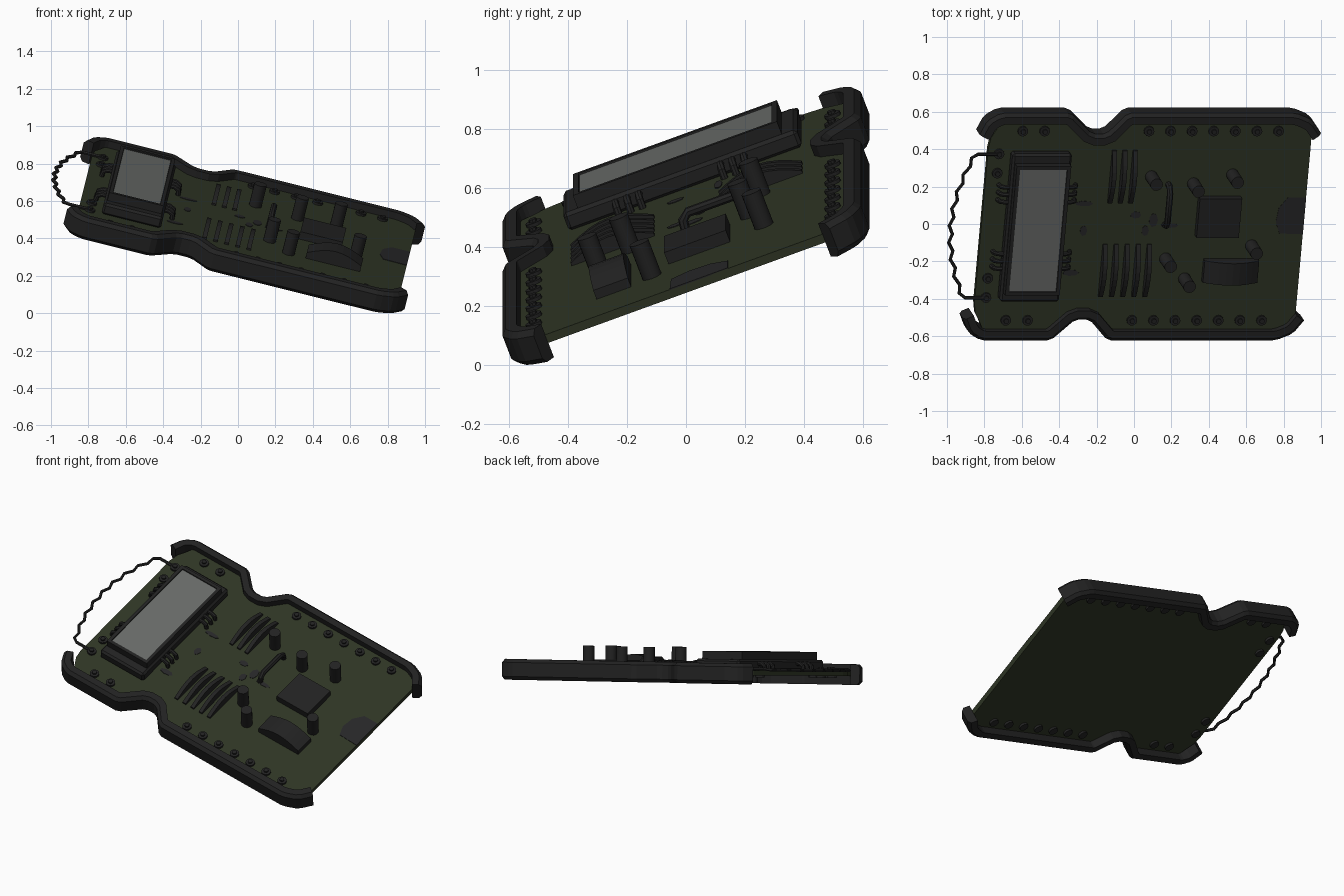
import bpy, bmesh, math
from mathutils import Matrix, Vector

if "Cube" in bpy.data.objects:
    bpy.data.objects.remove(bpy.data.objects["Cube"])

# Everything is laid out flat (u along board, v across, w up) and tilted by M
M = (Matrix.Translation((0, 0, 0.487)) @ Matrix.Rotation(math.radians(14), 4, 'Y')
     @ Matrix.Rotation(math.radians(20.5), 4, 'X'))


def mat(name, c):
    m = bpy.data.materials.new(name)
    m.diffuse_color = (*c, 1)
    m.use_nodes = True
    m.node_tree.nodes["Principled BSDF"].inputs["Base Color"].default_value = m.diffuse_color
    return m


BLACK = mat("black_plastic", (0.016, 0.016, 0.016))
GREEN = mat("board_green", (0.028, 0.036, 0.018))
GLASS = mat("screen_grey", (0.135, 0.142, 0.135))
DARK = mat("dark_patch", (0.02, 0.02, 0.021))
objs = []


def finish(bm, name, *mats, smooth=False):
    bmesh.ops.recalc_face_normals(bm, faces=bm.faces)
    me = bpy.data.meshes.new(name)
    bm.to_mesh(me)
    bm.free()
    me.transform(M)
    for m in mats:
        me.materials.append(m)
    o = bpy.data.objects.new(name, me)
    bpy.context.collection.objects.link(o)
    objs.append(o)
    if smooth:
        for p in me.polygons:
            p.use_smooth = True
        me.set_sharp_from_angle(angle=math.radians(40))
    return o


def box(bm, u0, u1, v0, v1, w0, w1):
    mx = Matrix.Translation(((u0 + u1) / 2, (v0 + v1) / 2, (w0 + w1) / 2)) @ Matrix.Diagonal((u1 - u0, v1 - v0, w1 - w0, 1))
    return bmesh.ops.create_cube(bm, size=1, matrix=mx)['verts']


def cyl(bm, u, v, w0, w1, r, n=16):
    bmesh.ops.create_cone(bm, cap_ends=True, segments=n, radius1=r, radius2=r, depth=w1 - w0,
                          matrix=Matrix.Translation((u, v, (w0 + w1) / 2)))


def prism(bm, pts, w0, w1):
    f = bm.faces.new([bm.verts.new((u, v, w0)) for u, v in pts])
    r = bmesh.ops.extrude_face_region(bm, geom=[f])
    for e in r['geom']:
        if isinstance(e, bmesh.types.BMVert):
            e.co.z = w1


def loft(bm, rings):
    vs = [[bm.verts.new(p) for p in ring] for ring in rings]
    n = len(vs[0])
    for a, b in zip(vs, vs[1:]):
        for i in range(n):
            bm.faces.new((a[i], a[(i + 1) % n], b[(i + 1) % n], b[i]))
    bm.faces.new(vs[0])
    bm.faces.new(vs[-1])


def tube(bm, path, r, n=8):
    path = [Vector(p) for p in path]
    rings = []
    ref = None
    for i, p in enumerate(path):
        t = (path[min(i + 1, len(path) - 1)] - path[max(i - 1, 0)]).normalized()
        ref = t.orthogonal() if ref is None else ref
        a = (ref - t * ref.dot(t)).normalized()
        ref = a
        b = t.cross(a)
        rings.append([p + r * (math.cos(k * math.tau / n) * a + math.sin(k * math.tau / n) * b) for k in range(n)])
    loft(bm, rings)


# Outline of the grips, with corners cut for a softer bend
OUT = [(-0.905, .525), (-0.87, .605), (-0.80, .648), (-0.41, .648), (-0.287, .53), (-0.207, .53),
       (-0.10, .648), (0.83, .648), (0.92, .61), (0.975, .535)]
path = [Vector(OUT[0])]
for a, b, c in zip(OUT, OUT[1:], OUT[2:]):
    a, b, c = Vector(a), Vector(b), Vector(c)
    path += [b + (a - b).normalized() * 0.018, b + (c - b).normalized() * 0.018]
path.append(Vector(OUT[-1]))


def inward(i):
    d1 = (path[i] - path[max(i - 1, 0)])
    d2 = (path[min(i + 1, len(path) - 1)] - path[i])
    d1 = d1.normalized() if d1.length else d2.normalized()
    d2 = d2.normalized() if d2.length else d1
    t = (d1 + d2).normalized()
    return Vector((t.y, -t.x)) / max(t.dot(d1), .5)


# Side grips
SEC = [(0, -.042), (.018, -.062), (.058, -.062), (.058, .062), (.018, .062), (0, .042)]
for side, name in ((1, "rear_grip"), (-1, "front_grip")):
    bm = bmesh.new()
    loft(bm, [[(*(Vector((1, side)) * (p + inward(i) * d)), w) for d, w in SEC] for i, p in enumerate(path)])
    finish(bm, name, BLACK)

# Circuit board, following the grip outline between rounded ends
half = [(-.845, .44), (-.835, .50), (-.81, .545)] + \
       [tuple(p + inward(i) * .035) for i, p in enumerate(path) if -.81 < p.x < .85] + [(.90, .56), (.93, .52)]
bm = bmesh.new()
prism(bm, half + [(u, -v) for u, v in reversed(half)], -.008, .022)
finish(bm, "circuit_board", GREEN)

# Screws through the board
bm = bmesh.new()
for s in (1, -1):
    for u, v in [(-.665, .54), (-.545, .54), (-.785, .41), (-.785, .30)] + [(.03 + i * .119, .54) for i in range(7)]:
        cyl(bm, u, v * s, -.022, .034, .028, 12)
        cyl(bm, u, v * s, .034, .044, .014, 8)
finish(bm, "screws", BLACK)

# Display: stepped base, frame and recessed screen
bm = bmesh.new()
box(bm, -.722, -.395, -.415, .43, .02, .085)
bmesh.ops.bevel(bm, geom=bm.edges[:], offset=.012, segments=1, affect='EDGES')
finish(bm, "display_base", BLACK)
bm = bmesh.new()
box(bm, -.708, -.408, -.36, .378, .08, .132)
bm.faces.ensure_lookup_table()
bm.normal_update()
top = max(bm.faces, key=lambda f: f.calc_center_median().z)
bmesh.ops.inset_individual(bm, faces=[top], thickness=.028)
r = bmesh.ops.inset_individual(bm, faces=[top], thickness=.002)
for v in top.verts:
    v.co.z -= .006
top.material_index = 1
finish(bm, "display_frame", BLACK, GLASS)

# Bent display pins
bm = bmesh.new()
for u, s in ((-.405, 1), (-.712, -1)):
    for vc in (.19, -.19):
        for k in (-1, 0, 1):
            v = vc + k * .042
            tube(bm, [(u, v, .062), (u + s * .03, v, .062), (u + s * .052, v, .05), (u + s * .058, v, .015)], .013)
finish(bm, "display_pins", BLACK, smooth=True)

# Capacitors
bm = bmesh.new()
for u, v in [(.067, .279), (.302, .239), (.513, .29), (.186, -.19), (.30, -.304), (.653, -.115)]:
    cyl(bm, u, v, .015, .148, .034)
finish(bm, "capacitors", BLACK, smooth=True)

# Arched fins, two groups
bm = bmesh.new()
groups = [(u, .13, .43) for u in (-.15, -.093, -.036)] + [(-.155 + i * .061, -.405, -.105) for i in range(5)]
for u, v0, v1 in groups:
    rings = []
    for i in range(9):
        t = i / 8
        v, h = v0 + (v1 - v0) * t, .032 + .042 * math.sin(math.pi * t)
        rings.append([(u - .012, v, .015), (u + .012, v, .015), (u + .012, v, h), (u - .012, v, h)])
    loft(bm, rings)
finish(bm, "arched_fins", BLACK)

# Processor chip
bm = bmesh.new()
box(bm, .335, .568, -.055, .168, .015, .065)
finish(bm, "chip", BLACK)

# Cambered block
bm = bmesh.new()
rings = []
for i in range(9):
    t = i / 8
    u, h = .395 + .30 * t, .055 + .045 * math.sin(math.pi * t)
    rings.append([(u, -.315, .015), (u, -.19, .015), (u, -.19, h), (u, -.315, h)])
loft(bm, rings)
finish(bm, "cambered_block", BLACK)

# Bent jumper
bm = bmesh.new()
tube(bm, [(.165, .005, .015), (.165, .01, .055), (.165, .035, .075), (.165, .20, .075), (.165, .23, .055), (.165, .235, .015)], .017)
finish(bm, "jumper", BLACK, smooth=True)

# Zigzag cord at the left end
bm = bmesh.new()
N = 17
cord = [(-.785, .41, .03), (-.90, .41, .03)]
for i in range(N):
    a = .41 - .82 * (i + .5) / N
    cord.append((-.915 - .10 * (1 - (a / .41) ** 2) + (.012 if i % 2 else -.008), a, .025))
cord += [(-.90, -.41, .03), (-.785, -.41, .03)]
tube(bm, cord, .0095, 6)
finish(bm, "zigzag_cord", BLACK)

# Dark worn patches on the board
bm = bmesh.new()
prism(bm, [(.775, .02), (.80, -.045), (.93, -.05), (.93, .16), (.83, .16), (.785, .10)], .02, .0245)
for u, v, a, b in [(-.29, .125, .05, .015), (-.28, -.03, .02, .03), (-.33, -.27, .045, .018),
                   (.10, .03, .025, .04), (.19, 0, .05, .014), (.0, .06, .03, .02), (.06, -.03, .02, .03)]:
    prism(bm, [(u + a * math.cos(k * math.tau / 7), v + b * math.sin(k * math.tau / 7)) for k in range(7)], .02, .0245)
finish(bm, "board_patches", DARK)

# Rest the model on z = 0 and centre it
pts = [v.co for o in objs for v in o.data.vertices]
lo = [min(p[i] for p in pts) for i in range(3)]
hi = [max(p[i] for p in pts) for i in range(3)]
shift = Matrix.Translation((-(lo[0] + hi[0]) / 2, -(lo[1] + hi[1]) / 2, -lo[2]))
for o in objs:
    o.data.transform(shift)
